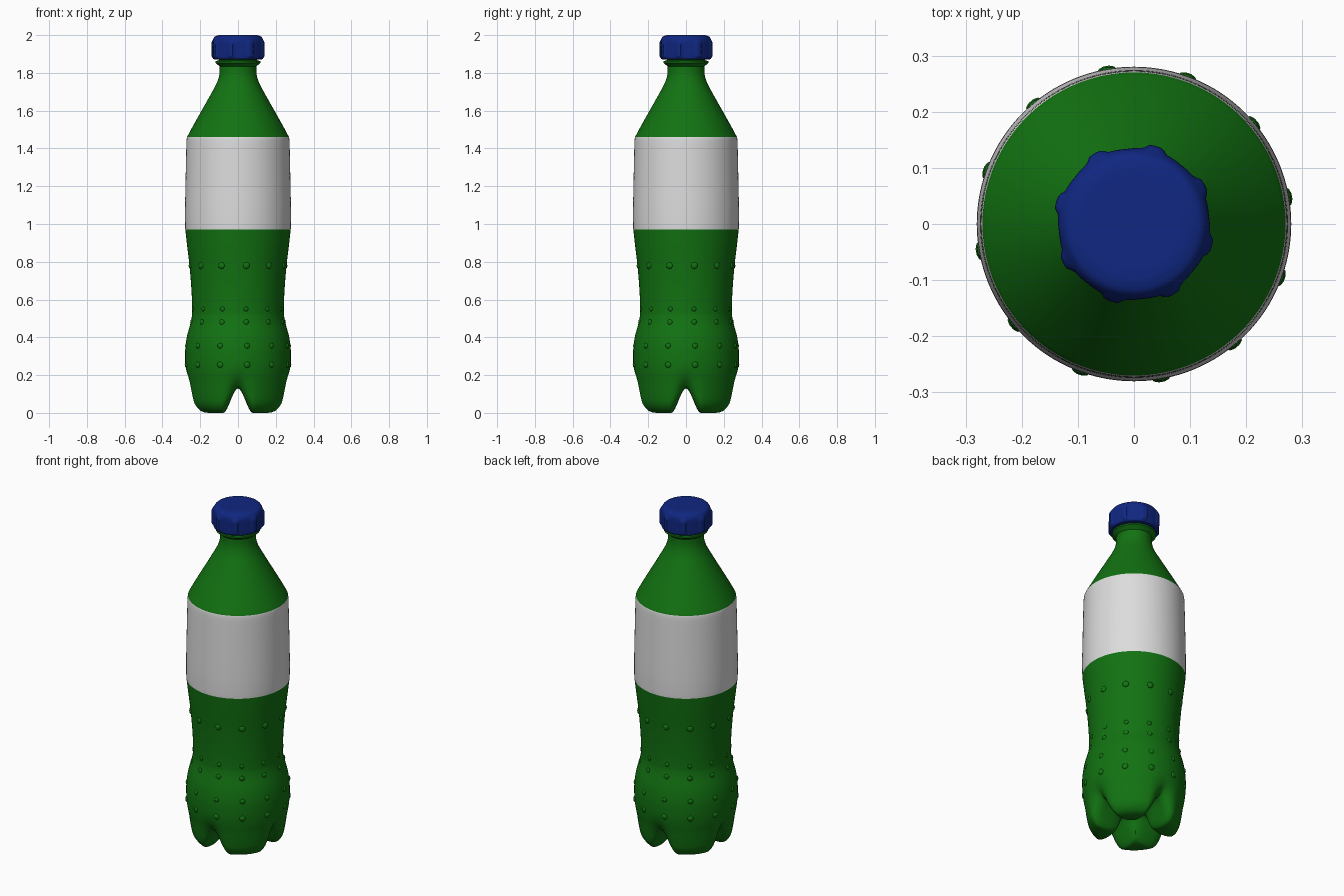
import bpy, bmesh, math
from mathutils import Matrix, Vector

if "Cube" in bpy.data.objects:
    bpy.data.objects.remove(bpy.data.objects["Cube"], do_unlink=True)


def material(name, rgb):
    m = bpy.data.materials.new(name)
    m.diffuse_color = (*rgb, 1)
    m.use_nodes = True
    bsdf = m.node_tree.nodes["Principled BSDF"]
    bsdf.inputs["Base Color"].default_value = (*rgb, 1)
    bsdf.inputs["Roughness"].default_value = 0.5
    return m


GREEN = material("bottle green", (0.006, 0.17, 0.006))
WHITE = material("label white", (0.72, 0.72, 0.72))
BLUE = material("cap blue", (0.005, 0.02, 0.22))


def smoothstep(a, b, x):
    t = min(1, max(0, (x - a) / (b - a)))
    return t * t * (3 - 2 * t)


def smooth_profile(points, steps=4):
    """Catmull-Rom curve through the points; a repeated point makes a sharp corner."""
    out = []
    pts = [Vector(p) for p in points]
    for i in range(len(pts) - 1):
        p0, p1, p2, p3 = pts[max(i - 1, 0)], pts[i], pts[i + 1], pts[min(i + 2, len(pts) - 1)]
        if (p2 - p1).length < 1e-6:
            continue
        for k in range(steps):
            t = k / steps
            out.append(0.5 * (2 * p1 + (p2 - p0) * t + (2 * p0 - 5 * p1 + 4 * p2 - p3) * t * t
                              + (3 * p1 - p0 - 3 * p2 + p3) * t ** 3))
    return out + [pts[-1]]


def finish(bm, name, mats, angle=35):
    bmesh.ops.recalc_face_normals(bm, faces=bm.faces)
    mesh = bpy.data.meshes.new(name)
    bm.to_mesh(mesh)
    bm.free()
    obj = bpy.data.objects.new(name, mesh)
    bpy.context.collection.objects.link(obj)
    for m in mats:
        mesh.materials.append(m)
    bpy.ops.object.select_all(action='DESELECT')
    obj.select_set(True)
    bpy.context.view_layer.objects.active = obj
    bpy.ops.object.shade_smooth_by_angle(angle=math.radians(angle))
    return obj


def lathe(profile, sides, shape):
    """Spin a profile; shape(point, angle) gives the radius and height."""
    bm = bmesh.new()
    rings = []
    for p in profile:
        ring = []
        for s in range(sides):
            a = 2 * math.pi * s / sides
            r, z = shape(p, a)
            ring.append(bm.verts.new((r * math.cos(a), r * math.sin(a), z)))
        rings.append(ring)
    for lo, hi in zip(rings, rings[1:]):
        for s in range(sides):
            t = (s + 1) % sides
            bm.faces.new((lo[s], lo[t], hi[t], hi[s]))
    bmesh.ops.remove_doubles(bm, verts=bm.verts, dist=1e-5)
    return bm


# Base: radius and height on a foot, then radius and height in a groove
base = [
    (0, .14, 0, .14), (.05, .12, .05, .138), (.08, .045, .09, .135),
    (.11, .012, .12, .132), (.16, 0, .16, .13), (.21, .008, .195, .13),
    (.243, .045, .22, .14), (.256, .10, .24, .16), (.265, .16, .258, .185),
    (.274, .21, .272, .22), (.279, .26, .279, .26)]
# Waist, label band, shoulder and neck: radius and height
LABEL_LOW, LABEL_HIGH = .97, 1.46
upper = [
    (.28, .31), (.278, .35), (.269, .41), (.25, .48), (.243, .52), (.243, .52),
    (.243, .57), (.247, .66), (.257, .78), (.27, .89), (.279, LABEL_LOW),
    (.279, LABEL_LOW), (.28, 1.0), (.28, 1.1), (.276, 1.3), (.273, 1.43),
    (.27, LABEL_HIGH), (.27, LABEL_HIGH), (.235, 1.525), (.19, 1.605), (.145, 1.685),
    (.113, 1.745), (.099, 1.79), (.097, 1.835), (.097, 1.835), (.12, 1.853),
    (.12, 1.853), (.12, 1.862), (.12, 1.862), (.1, 1.868), (.1, 1.868), (.1, 1.9), (0, 1.9)]
upper = [(r, z, r, z) for r, z in upper]


def body_shape(p, a):
    # distance from the nearest of the four crossing grooves
    off = abs((a + math.pi / 4) % (math.pi / 2) - math.pi / 4)
    w = smoothstep(0, .06 + .12 * p[0], p[0] * math.sin(off))
    return p[2] + (p[0] - p[2]) * w, p[3] + (p[1] - p[3]) * w


profile = smooth_profile(base + upper)
bm = lathe(profile, 128, body_shape)
for f in bm.faces:
    z = f.calc_center_median().z
    f.material_index = int(LABEL_LOW < z < LABEL_HIGH)
finish(bm, "bottle_body", [GREEN, WHITE])


# Rows of small raised dots round the lower body
def radius_at(z):
    for a, b in zip(profile, profile[1:]):
        if a[1] <= z <= b[1] and a[1] > .2:
            return a[0] + (b[0] - a[0]) * (z - a[1]) / (b[1] - a[1])
    return .26


bm = bmesh.new()
for z, size in ((.78, .018), (.55, .013), (.48, .015), (.355, .015), (.255, .017)):
    for k in range(12):
        a = math.radians(10 + 30 * k)
        place = (Matrix.Rotation(a, 4, 'Z') @ Matrix.Translation((radius_at(z) - .001, 0, z))
                 @ Matrix.Diagonal((.5, 1, 1, 1)))
        bmesh.ops.create_icosphere(bm, subdivisions=2, radius=size, matrix=place)
finish(bm, "raised_dots", [GREEN], 60)


# Screw cap with eight grip ribs
def cap_shape(p, a):
    off = abs((a - math.radians(29) + math.pi / 8) % (math.pi / 4) - math.pi / 8)
    rib = 1 - smoothstep(math.radians(5), math.radians(9), off)
    side = smoothstep(1.872, 1.89, p[1]) * (1 - smoothstep(1.955, 1.985, p[1]))
    flat = .003 * (off / (math.pi / 8))
    return max(0, p[0] + side * (.007 * rib - flat + .001)), p[1]


cap = [(0, 1.872), (.1, 1.872), (.1, 1.872), (.126, 1.872), (.134, 1.88), (.136, 1.9),
       (.136, 1.93), (.136, 1.96), (.131, 1.98), (.12, 1.994), (.1, 2.0), (.1, 2.0), (0, 2.0)]
finish(lathe(smooth_profile(cap), 128, cap_shape), "screw_cap", [BLUE])
